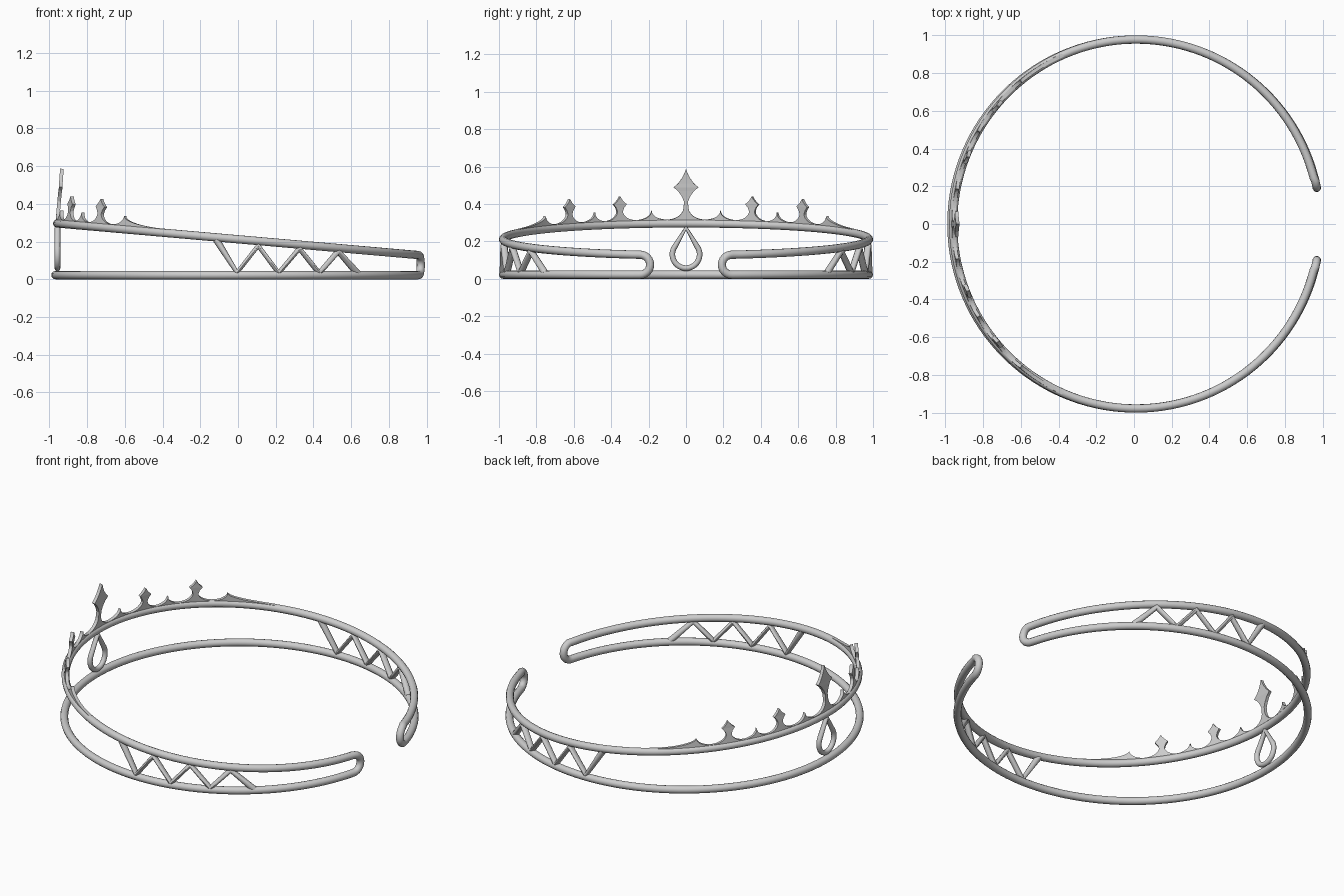
import bpy, bmesh
from math import sin, cos, pi, sqrt, asin
from mathutils import Vector

if "Cube" in bpy.data.objects:
    bpy.data.objects.remove(bpy.data.objects["Cube"])

R, TUBE = 0.978, 0.022
END = pi - asin(0.245 / R)          # angle from the crest (-x) to the open ends
UP = Vector((0.087, 0, 0.996))      # normal of the tilted upper rail


def lower(a):
    return Vector((0.01 - R * cos(a), R * sin(a), TUBE))


def upper(a):
    x = 0.0125 - 0.971 * cos(a)
    return Vector((x, R * sin(a), 0.212 - 0.0875 * x))


def tube(name, points, radius, cyclic=False):
    cu = bpy.data.curves.new(name, 'CURVE')
    cu.dimensions = '3D'
    cu.bevel_depth = radius
    cu.bevel_resolution = 4
    cu.use_fill_caps = True
    sp = cu.splines.new('POLY')
    sp.points.add(len(points) - 1)
    for p, co in zip(sp.points, points):
        p.co = (*co, 1)
    sp.use_cyclic_u = cyclic
    ob = bpy.data.objects.new(name, cu)
    bpy.context.collection.objects.link(ob)
    bpy.ops.object.select_all(action='DESELECT')
    ob.select_set(True)
    bpy.context.view_layer.objects.active = ob
    bpy.ops.object.convert(target='MESH')
    bpy.ops.object.shade_smooth_by_angle(angle=0.7)
    return bpy.context.object


# Band: lower rail, rounded end, upper rail, rounded end, as one closed loop
def hairpin(side):
    pts = []
    top = upper(END).z
    r = (top - TUBE) / 2
    for i in range(1, 12):
        f = pi * i / 12
        y = 0.245 - r * sin(f)
        pts.append(Vector((0.01 + sqrt(R * R - y * y), side * y, TUBE + r * (1 - cos(f)))))
    return pts


N = 128
angles = [-END + 2 * END * i / N for i in range(N + 1)]
band = [lower(a) for a in angles] + hairpin(1)
band += [upper(a) for a in reversed(angles)] + hairpin(-1)[::-1]
tube("band", band, TUBE, True)

# Zigzag braces on both sides
zig = [(-0.115, 0.21), (-0.005, 0.035), (0.107, 0.178), (0.215, 0.033), (0.325, 0.163),
       (0.43, 0.032), (0.53, 0.148), (0.635, 0.03)]
for side, label in ((1, "left"), (-1, "right")):
    tube("zigzag_" + label,
         [Vector((x, side * sqrt(R * R - (x - 0.01) ** 2), z)) for x, z in zig], 0.019)

# Teardrop loop hanging below the crest
drop = [(0.0, 0.272)]
for i in range(25):
    f = -0.45 + (pi + 0.9) * i / 24
    drop.append((0.073 * cos(f + pi - 0.0), 0.13 + 0.073 * sin(f + pi)))
# order the arc so it runs from one shoulder, under the bottom, to the other
tube("teardrop", [Vector((-0.957, y, z)) for y, z in drop], 0.015, True)

# Crest: thin scalloped strip with pointed finials, bent along the upper rail
bm = bmesh.new()


def vert(s, h):
    return bm.verts.new(upper(s / R) + UP * h)


def strip(rows):
    prev = None
    for a, b in rows:
        cur = (vert(*a), vert(*b))
        if prev:
            bm.faces.new((prev[0], cur[0], cur[1], prev[1]))
        prev = cur


def scallop(s0, s1, h0, h1, u0=-1, u1=1, n=20):
    rows = []
    for i in range(n + 1):
        t = -cos(pi * i / n) if u1 == 1 else -1 + sin(pi / 2 * i / n) ** 2
        k = (t - u0) / (u1 - u0)
        s = s0 + (s1 - s0) * k
        tip = h0 if t < 0 else h1
        h = 0.021 + (tip - 0.021) * (1 - sqrt(max(0, 1 - t * t)))
        rows.append(((s, 0), (s, h)))
    strip(rows)


def finial(s, outline):
    strip([((s - w, h), (s + w, h)) for w, h in outline])


big = [(0.013, 0), (0.013, 0.08), (0.011, 0.118), (0.022, 0.145), (0.042, 0.175), (0.066, 0.194),
       (0.042, 0.215), (0.022, 0.243), (0.008, 0.27), (0.001, 0.291)]
small = [(0.016, 0), (0.016, 0.072), (0.022, 0.09), (0.037, 0.109), (0.021, 0.122),
         (0.009, 0.136), (0.001, 0.15)]
finial(0, big)
for side in (1, -1):
    # gaps between finials and minor points, as arc lengths along the rail
    for s0, s1, h0, h1 in ((0.012, 0.186, 0.09, 0.07), (0.186, 0.348, 0.07, 0.074),
                           (0.378, 0.513, 0.074, 0.07), (0.513, 0.663, 0.07, 0.074),
                           (0.693, 0.863, 0.074, 0.07)):
        scallop(side * s0, side * s1, h0, h1)
    scallop(side * 0.863, side * 1.13, 0.07, 0.07, -1, 0)
    for s in (0.363, 0.678):
        finial(side * s, small)
bmesh.ops.recalc_face_normals(bm, faces=bm.faces)
me = bpy.data.meshes.new("crest")
bm.to_mesh(me)
bm.free()
crest = bpy.data.objects.new("crest", me)
bpy.context.collection.objects.link(crest)
mod = crest.modifiers.new("thickness", 'SOLIDIFY')
mod.thickness = 0.019
mod.offset = 0
